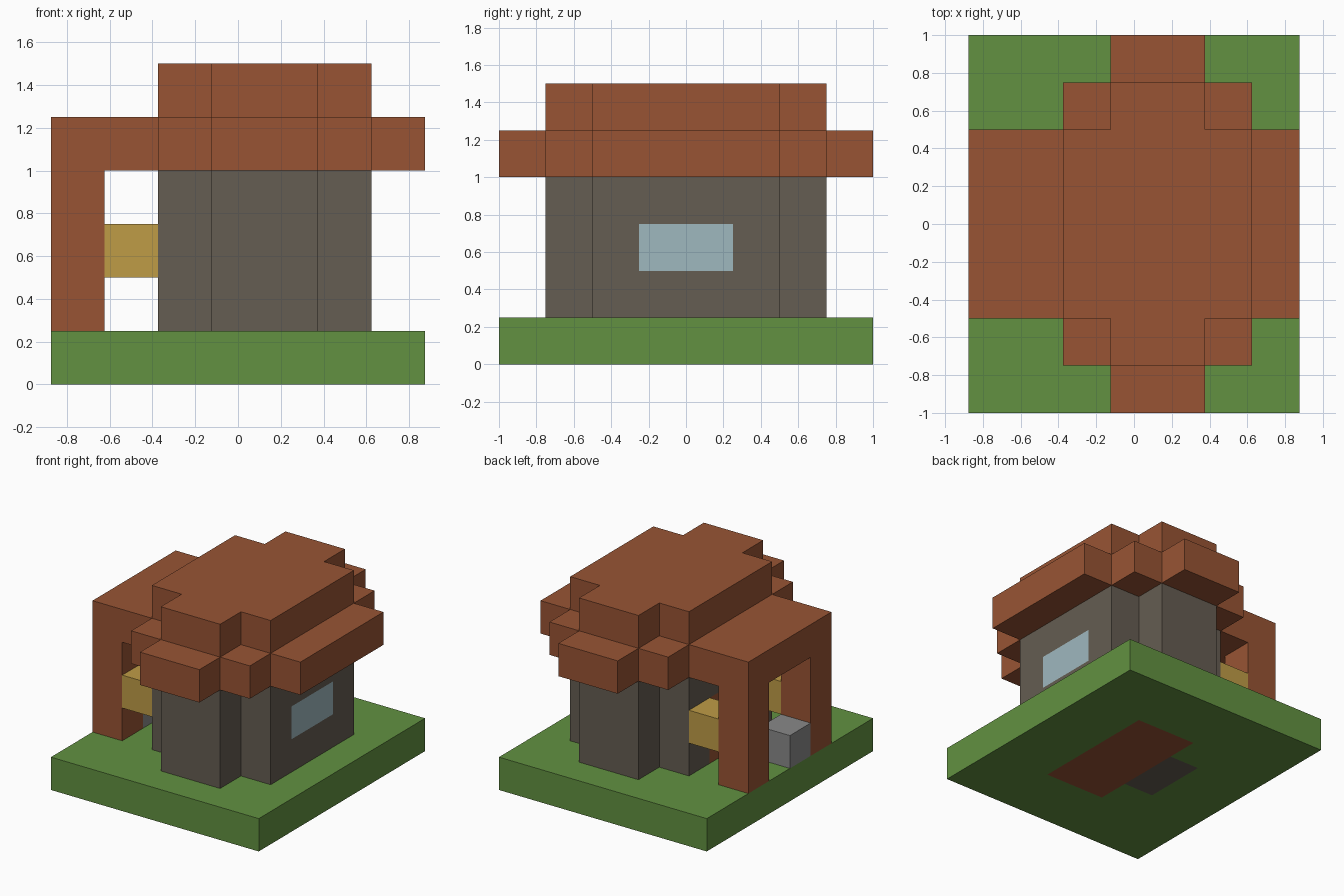
import bpy
import bmesh
from itertools import product
from mathutils import Vector

UNIT = 0.25                       # edge of one building block
ORIGIN = Vector((-0.875, -1.0, 0.0))

cube = bpy.data.objects.get("Cube")
if cube:
    bpy.data.objects.remove(cube, do_unlink=True)


def linear(c):
    c /= 255
    return c / 12.92 if c <= 0.04045 else ((c + 0.055) / 1.055) ** 2.4


def material(name, r, g, b):
    mat = bpy.data.materials.new(name)
    color = (linear(r), linear(g), linear(b), 1.0)
    mat.use_nodes = True
    mat.diffuse_color = color
    bsdf = mat.node_tree.nodes["Principled BSDF"]
    bsdf.inputs["Base Color"].default_value = color
    bsdf.inputs["Roughness"].default_value = 0.9
    return mat


def box(x, y, z):
    """Set of block cells filling three (start, end) ranges."""
    return set(product(range(*x), range(*y), range(*z)))


def build(name, cells, mat):
    """Make the outer skin of a set of block cells."""
    bm = bmesh.new()
    for cell in cells:
        for axis, side in product(range(3), (0, 1)):
            neighbour = list(cell)
            neighbour[axis] += 2 * side - 1
            if tuple(neighbour) in cells:
                continue
            u, v = (axis + 1) % 3, (axis + 2) % 3
            corners = []
            for du, dv in ((0, 0), (1, 0), (1, 1), (0, 1)):
                p = Vector(cell)
                p[axis] += side
                p[u] += du
                p[v] += dv
                corners.append(bm.verts.new(ORIGIN + p * UNIT))
            bm.faces.new(corners if side else corners[::-1])
    bmesh.ops.remove_doubles(bm, verts=bm.verts, dist=0.001)
    mesh = bpy.data.meshes.new(name)
    bm.to_mesh(mesh)
    bm.free()
    mesh.materials.append(mat)
    obj = bpy.data.objects.new(name, mesh)
    bpy.context.collection.objects.link(obj)


grass = material("grass_green", 98, 145, 65)
brick = material("brick_brown", 152, 84, 52)
stone = material("dark_stone", 101, 93, 82)
wood = material("yellow_wood", 191, 156, 70)
glass = material("pale_blue_glass", 159, 184, 191)
metal = material("light_grey", 137, 137, 137)

# Ground slab with the floor and doorstep set into it
floor = box((3, 5), (2, 6), (0, 1))
doorstep = box((2, 3), (3, 5), (0, 1))
build("ground", box((0, 7), (0, 8), (0, 1)) - floor - doorstep, grass)
build("floor", floor, brick)
build("doorstep", doorstep, stone)

# Hollow cross-shaped walls with a door and a window
door = box((2, 3), (3, 5), (1, 3))
window = box((5, 6), (3, 5), (2, 3))
room = box((3, 5), (2, 6), (1, 4))
shell = box((2, 6), (2, 6), (1, 4)) | box((3, 5), (1, 7), (1, 4))
build("walls", shell - room - door - window, stone)
build("door", door, brick)
build("window", window, glass)

# Stepped roof: wide eaves below, smaller cross on top
eaves = (box((0, 7), (2, 6), (4, 5)) | box((2, 6), (1, 7), (4, 5))
         | box((3, 5), (0, 8), (4, 5)))
crown = box((2, 6), (2, 6), (5, 6)) | box((3, 5), (1, 7), (5, 6))
posts = set()

# Porch posts carrying the eaves, and the rails tying them to the wall
for side, y in (("front", 2), ("back", 5)):
    posts |= box((0, 1), (y, y + 1), (1, 4))
    build(side + "_porch_rail", box((1, 2), (y, y + 1), (2, 3)), wood)
build("roof_and_porch_posts", eaves | crown | posts, brick)

# Block standing in the porch opening
build("porch_block", box((0, 1), (3, 4), (1, 2)), metal)
